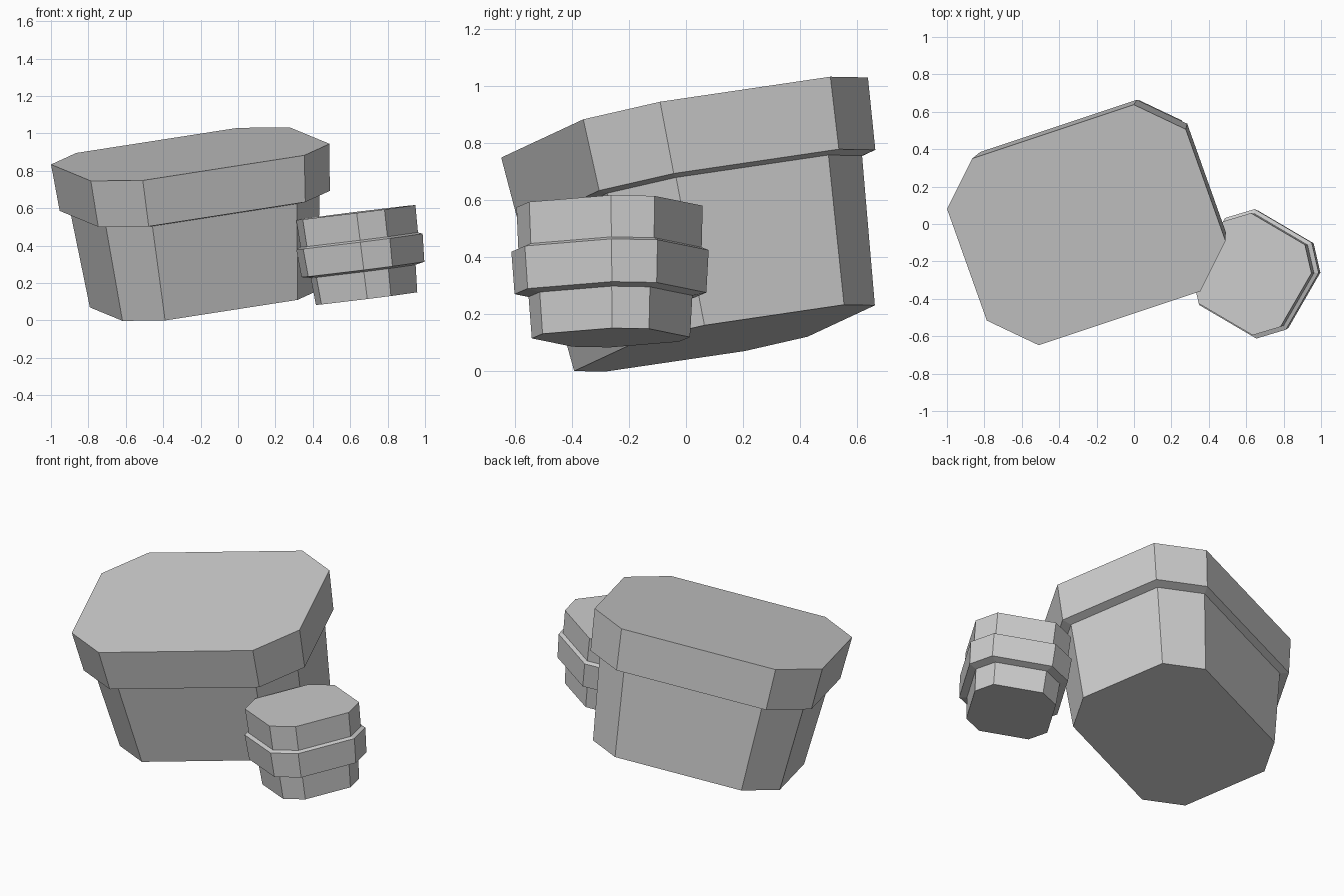
import bpy, bmesh
from mathutils import Vector, Matrix

cube = bpy.data.objects.get("Cube")
if cube:
    bpy.data.objects.remove(cube)

# Single flat grey stone colour
GREY = (0.6, 0.6, 0.6, 1.0)
stone = bpy.data.materials.new("stone_grey")
stone.use_nodes = True
stone.diffuse_color = GREY
stone.node_tree.nodes["Principled BSDF"].inputs["Base Color"].default_value = GREY


def octagon(half, flat):
    """Rectangle with cut corners: outer half sizes and half lengths of the flat sides."""
    (hx, hy), (fx, fy) = half, flat
    return [(hx, -fy), (hx, fy), (fx, hy), (-fx, hy),
            (-hx, fy), (-hx, -fy), (-fx, -hy), (fx, -hy)]


def tilted_frame(top, normal, along, height):
    """Local frame at the base centre, with z along the tilted normal."""
    z = Vector(normal).normalized()
    x = Vector(along)
    x = (x - z * x.dot(z)).normalized()
    y = z.cross(x)
    rot = Matrix((x, y, z)).transposed().to_4x4()
    return Matrix.Translation(Vector(top) - z * height) @ rot


def make_rock(name, profile, rings, top, normal, along):
    """Loft the profile through (height, scale) rings and cap both ends."""
    bm = bmesh.new()
    loops = [[bm.verts.new((x * s, y * s, h)) for x, y in profile] for h, s in rings]
    for low, high in zip(loops, loops[1:]):
        for i in range(len(profile)):
            j = (i + 1) % len(profile)
            bm.faces.new((low[i], low[j], high[j], high[i]))
    bm.faces.new(loops[0][::-1])
    bm.faces.new(loops[-1])
    bmesh.ops.recalc_face_normals(bm, faces=bm.faces)
    mesh = bpy.data.meshes.new(name)
    bm.transform(tilted_frame(top, normal, along, rings[-1][0]))
    bm.to_mesh(mesh)
    bm.free()
    mesh.materials.append(stone)
    obj = bpy.data.objects.new(name, mesh)
    bpy.context.collection.objects.link(obj)


# Large rock: tapering body under a wider cap
make_rock("large_rock", octagon((0.68, 0.535), (0.46, 0.32)),
          [(0, 0.82), (0.26, 0.857), (0.525, 0.895), (0.535, 0.97), (0.79, 1)],
          top=(-0.255, -0.005, 0.889), normal=(-0.095, -0.181, 1), along=(0.87, 0.29, 0.135))

# Small rock: three layers, the middle one widest
make_rock("small_rock", octagon((0.275, 0.28), (0.168, 0.166)),
          [(0, 0.85), (0.147, 0.88), (0.157, 1.03), (0.307, 1.06), (0.317, 0.985), (0.464, 1)],
          top=(0.63, -0.268, 0.577), normal=(-0.125, -0.01, 1), along=(0.866, -0.5, 0))
